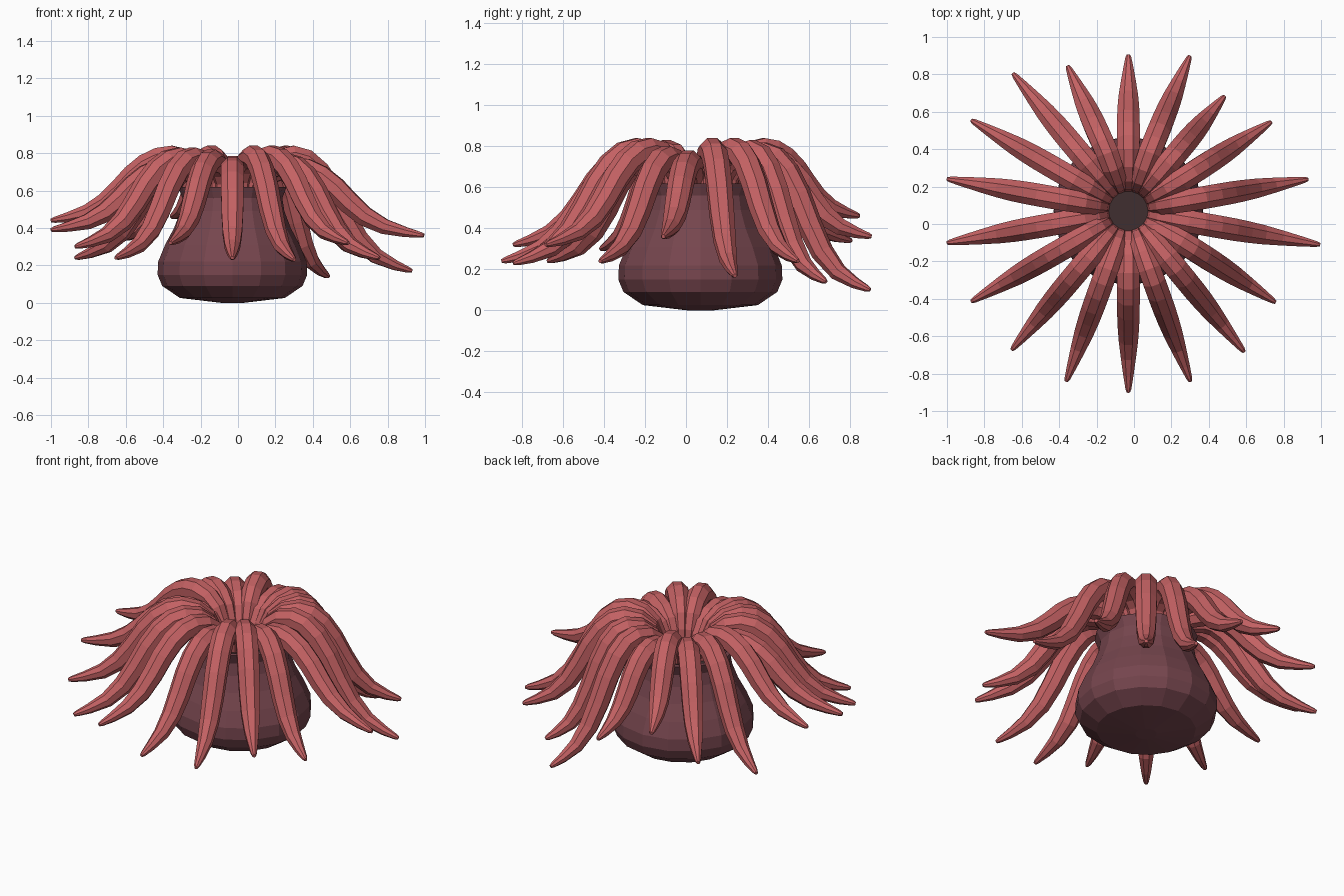
import bpy, bmesh, math
from mathutils import Vector

if "Cube" in bpy.data.objects:
    bpy.data.objects.remove(bpy.data.objects["Cube"], do_unlink=True)

CENTRE = Vector((-0.03, 0.07, 0))


def material(name, rgb):
    m = bpy.data.materials.new(name)
    m.use_nodes = True
    m.diffuse_color = (*rgb, 1)
    m.node_tree.nodes["Principled BSDF"].inputs["Base Color"].default_value = (*rgb, 1)
    return m


coral = material("coral red", (0.55, 0.12, 0.125))
plum = material("dark plum", (0.18, 0.06, 0.075))
dark = material("dark brown", (0.05, 0.028, 0.029))


def loft(name, rings, mat):
    """Skin a list of equal rings of points and close both ends."""
    bm = bmesh.new()
    loops = [[bm.verts.new(p) for p in ring] for ring in rings]
    n = len(loops[0])
    for a, b in zip(loops, loops[1:]):
        for i in range(n):
            j = (i + 1) % n
            bm.faces.new((a[i], a[j], b[j], b[i]))
    bm.faces.new(loops[0])
    bm.faces.new(loops[-1])
    bmesh.ops.recalc_face_normals(bm, faces=bm.faces)
    mesh = bpy.data.meshes.new(name)
    bm.to_mesh(mesh)
    bm.free()
    mesh.materials.append(mat)
    obj = bpy.data.objects.new(name, mesh)
    obj.location = CENTRE
    bpy.context.collection.objects.link(obj)


def circle(r, z, sides=16):
    turn = math.tau / sides
    return [Vector((r * math.cos(i * turn), r * math.sin(i * turn), z)) for i in range(sides)]


# Body: a squat vase with a slightly domed foot and a flared lip
profile = [(0.06, 0), (0.28, 0.026), (0.375, 0.09), (0.4, 0.15), (0.397, 0.22), (0.36, 0.31),
           (0.312, 0.4), (0.278, 0.49), (0.267, 0.56), (0.29, 0.62), (0.26, 0.62), (0.22, 0.585)]
loft("body", [circle(r, z) for r, z in profile], plum)

# Mouth: dark disc inside the lip
loft("mouth_disc", [circle(0.23, 0.582), circle(0.23, 0.59)], dark)

# Shared tentacle shape: the rise as (radius, height share), the fall as (share out, share down)
RISE = [(0.14, 0), (0.152, 0.4), (0.188, 0.72), (0.25, 0.93)]
FALL = [(0, 0), (0.1, 0.03), (0.21, 0.13), (0.32, 0.3), (0.43, 0.52), (0.55, 0.72),
        (0.7, 0.87), (0.86, 0.95), (0.97, 0.99), (1, 1)]
WIDTH = [0.042, 0.046, 0.054, 0.061, 0.065, 0.066, 0.066, 0.065, 0.062, 0.056, 0.044, 0.029, 0.017, 0.01]
ROOT = 0.57
PEAK_RADIUS = 0.33


def tentacle(angle, reach, peak, tip, bend):
    a = math.radians(angle)
    out = Vector((math.cos(a), math.sin(a), 0))
    side = Vector((-out.y, out.x, 0))
    up = Vector((0, 0, 1))
    top = peak - 0.06
    points = [out * r + up * (ROOT + (top - ROOT) * h) for r, h in RISE]
    for t, d in FALL:
        r = PEAK_RADIUS + (reach - PEAK_RADIUS) * t
        points.append(out * r + up * (top + (tip - top) * d) + side * bend * t)
    rings = []
    for i, p in enumerate(points):
        along = (points[min(i + 1, len(points) - 1)] - points[max(i - 1, 0)]).normalized()
        normal = along.cross(side).normalized()
        ring = []
        for k in range(8):
            t = math.tau * (k + 0.5) / 8
            ring.append(p + WIDTH[i] * (side * math.cos(t) + normal * math.sin(t)))
        rings.append(ring)
    loft("tentacle", rings, coral)


# Eighteen tentacles, counter-clockwise from the left: reach, peak height, tip height, sideways bend
shapes = [(0.975, 0.84, 0.17, 0), (0.9, 0.84, 0.24, 0.03), (0.8, 0.83, 0.14, 0),
          (0.89, 0.82, 0.10, -0.025), (0.835, 0.785, 0.36, 0), (0.84, 0.84, 0.46, 0.04),
          (0.96, 0.80, 0.34, 0), (0.97, 0.82, 0.24, 0), (0.985, 0.84, 0.44, 0),
          (0.985, 0.78, 0.39, 0), (0.97, 0.83, 0.30, 0), (0.97, 0.83, 0.24, 0),
          (0.97, 0.82, 0.32, 0), (0.97, 0.78, 0.24, 0), (0.97, 0.84, 0.23, 0),
          (0.975, 0.84, 0.32, -0.01), (0.925, 0.80, 0.24, -0.03), (1.04, 0.78, 0.36, 0)]
for i, shape in enumerate(shapes):
    tentacle(10 + 20 * i, *shape)
